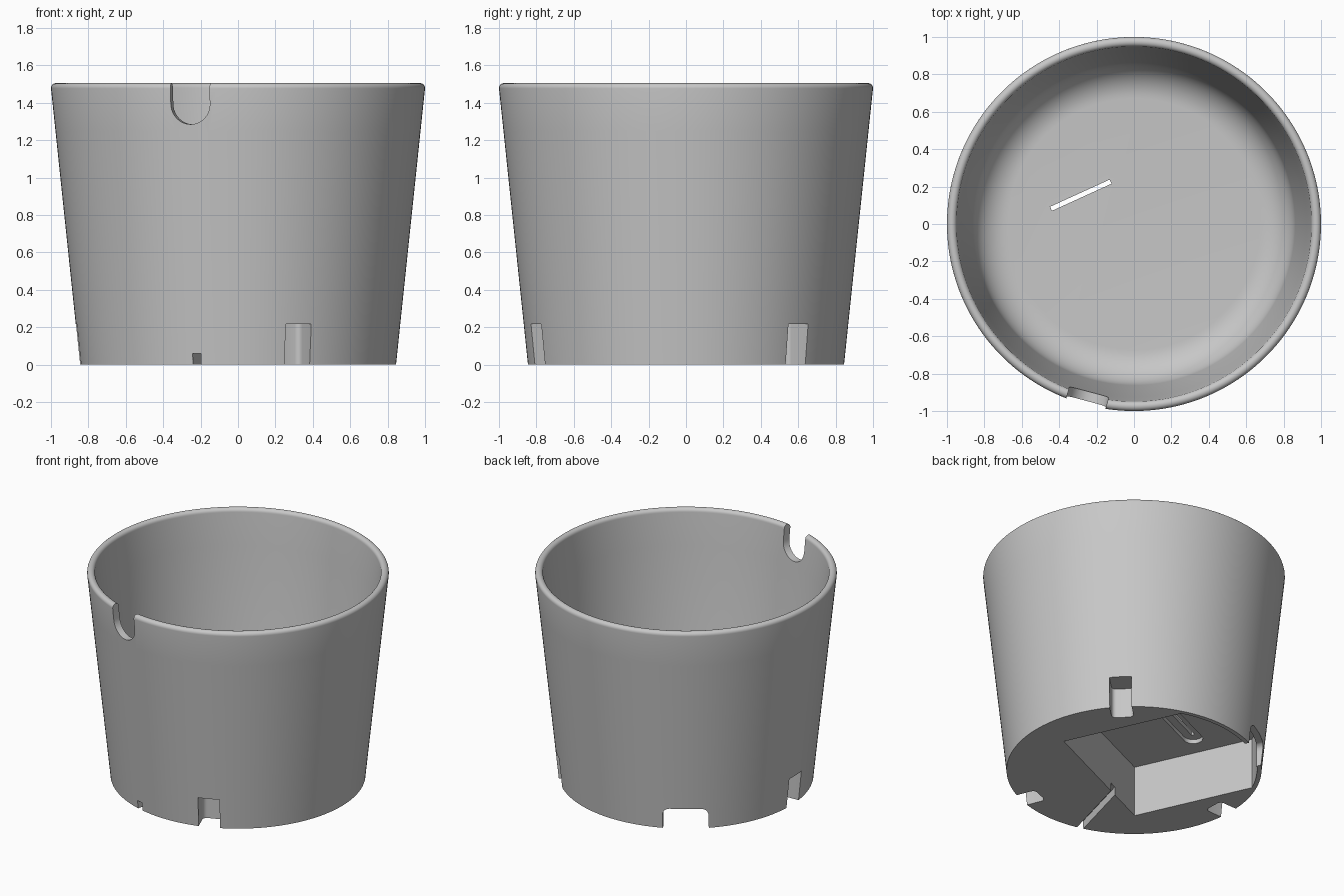
import bpy, bmesh
from math import sin, cos, asin, pi, radians, degrees
from mathutils import Matrix

if "Cube" in bpy.data.objects:
    bpy.data.objects.remove(bpy.data.objects["Cube"], do_unlink=True)

grey = bpy.data.materials.new("plain grey")
grey.use_nodes = True
grey.diffuse_color = (0.57, 0.57, 0.57, 1)
grey.node_tree.nodes["Principled BSDF"].inputs["Base Color"].default_value = grey.diffuse_color


def arc(cx, cy, r, start, end, steps=8):
    """Points on an arc, angles in degrees."""
    turns = [radians(start + (end - start) * i / steps) for i in range(steps + 1)]
    return [(cx + r * cos(t), cy + r * sin(t)) for t in turns]


def loft(name, loops, angle=0):
    """Closed solid through matching loops of points, capped at both ends."""
    bm = bmesh.new()
    rings = [[bm.verts.new(p) for p in loop] for loop in loops]
    for low, high in zip(rings, rings[1:]):
        for i in range(len(low)):
            bm.faces.new((low[i - 1], low[i], high[i], high[i - 1]))
    bm.faces.new(rings[0][::-1])
    bm.faces.new(rings[-1])
    bmesh.ops.recalc_face_normals(bm, faces=bm.faces)
    bm.transform(Matrix.Rotation(radians(angle), 4, "Z"))
    mesh = bpy.data.meshes.new(name)
    bm.to_mesh(mesh)
    bm.free()
    mesh.materials.append(grey)
    obj = bpy.data.objects.new(name, mesh)
    bpy.context.collection.objects.link(obj)
    return obj


def revolve(name, profile, segments=160):
    """Turn a profile of (radius, z) points around z."""
    turns = [2 * pi * i / segments for i in range(segments)]
    return loft(name, [[(r * cos(t), r * sin(t), z) for t in turns] for r, z in profile])


def upright(name, outline, lo, hi, angle):
    """Plan outline extruded along z."""
    return loft(name, [[(x, y, z) for x, y in outline] for z in (lo, hi)], angle)


def outward(name, outline, lo, hi, angle):
    """Elevation outline extruded away from the axis."""
    return loft(name, [[(x, y, z) for y, z in outline] for x in (lo, hi)], angle)


# Pot body: tapered wall, rounded rim, filleted floor
FLOOR = 0.43
profile = [(0.845, 0), (0.871, 0.25), (0.976, 1.25)]
profile += arc(0.974, 1.479, 0.026, -5, 180, 12)
profile += [(0.925, 1.25)]
profile += arc(0.673, FLOOR + 0.19, 0.19, -6, -90, 12)
pot = revolve("pot", profile)

cutters = []

# Pocket under the floor, bounded by the wall
AXIS = 114.5
half, reach = 0.545, 0.815
spread = degrees(asin(half / reach))
pocket = [(-0.255, -half)] + arc(0, 0, reach, -spread, spread, 40) + [(-0.255, half)]
cutters.append(upright("pocket_cutter", pocket, -0.1, 0.37, AXIS))

# Wide opening from the pocket through the wall
opening = [(0, -0.12), (0.3, -0.12)] + arc(0.25, 0.1, 0.05, 0, 90) + arc(0.05, 0.1, 0.05, 90, 180)
cutters.append(outward("opening_cutter", opening, 0.5, 1.1, AXIS))

# Rounded recess in the pocket ceiling, with a slot through the floor
recess = arc(0.258, 0.37, 0.065, 0, 180) + arc(0.258, 0.02, 0.065, 180, 360)
cutters.append(upright("recess_cutter", recess, 0.3, 0.4, AXIS))
slot = [(0.246, 0.02), (0.27, 0.02), (0.27, 0.37), (0.246, 0.37)]
cutters.append(upright("slot_cutter", slot, 0.25, 0.6, AXIS))

# Cable notch in the rim and the matching groove underneath
CABLE = -105
u_shape = [(0.11, 1.7), (-0.108, 1.7)] + arc(0, 1.393, 0.108, 180, 360, 24)
cutters.append(outward("rim_notch_cutter", u_shape, 0.6, 1.2, CABLE))
groove = [(-0.023, -0.1), (0.023, -0.1), (0.023, 0.06), (-0.023, 0.06)]
cutters.append(outward("groove_cutter", groove, 0.05, 1.1, CABLE))

# Three foot notches around the base
foot = [(1.1, -0.073), (1.1, 0.073)] + arc(0.735, 0.043, 0.03, 90, 180, 5)
foot += arc(0.735, -0.043, 0.03, 180, 270, 5)
for angle in (44, -68, 182):
    cutters.append(upright("foot_notch_cutter", foot, -0.1, 0.218, angle))

# Cut everything out of the pot
bpy.context.view_layer.objects.active = pot
for cutter in cutters:
    cutter.hide_render = True
    cut = pot.modifiers.new(cutter.name, "BOOLEAN")
    cut.operation = "DIFFERENCE"
    cut.solver = "EXACT"
    cut.object = cutter
    bpy.context.view_layer.update()
    bpy.ops.object.modifier_apply(modifier=cut.name)
    bpy.data.objects.remove(cutter, do_unlink=True)

bpy.ops.object.select_all(action="DESELECT")
pot.select_set(True)
bpy.ops.object.shade_smooth_by_angle(angle=radians(30))
